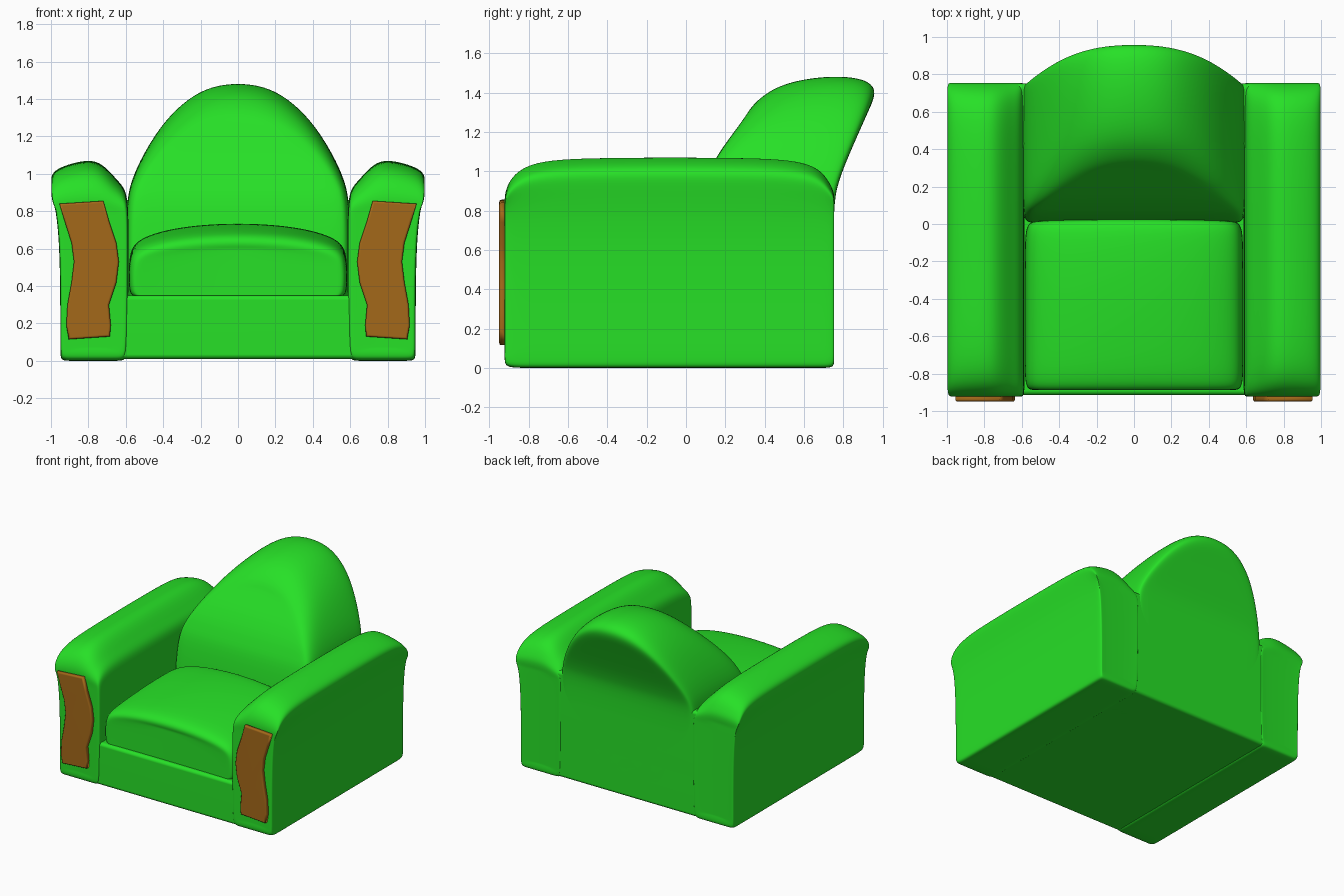
import bpy, bmesh

if "Cube" in bpy.data.objects:
    bpy.data.objects.remove(bpy.data.objects["Cube"])

def material(name, color):
    m = bpy.data.materials.new(name)
    m.diffuse_color = (*color, 1)
    m.use_nodes = True
    m.node_tree.nodes["Principled BSDF"].inputs["Base Color"].default_value = m.diffuse_color
    return m

GREEN = material("green_fabric", (0.02, 0.75, 0.02))
WOOD = material("brown_wood", (0.37, 0.14, 0.01))

def finish(name, bm, mat):
    bmesh.ops.recalc_face_normals(bm, faces=bm.faces)
    me = bpy.data.meshes.new(name)
    bm.to_mesh(me)
    bm.free()
    me.materials.append(mat)
    ob = bpy.data.objects.new(name, me)
    bpy.context.collection.objects.link(ob)
    for p in me.polygons:
        p.use_smooth = True
    return ob

def mirror(ob):
    ob.modifiers.new("mirror", "MIRROR").use_mirror_merge = False

def table(points, z):
    # linear interpolation through (z, y) pairs
    if z <= points[0][0]:
        return points[0][1]
    for (a, ya), (b, yb) in zip(points, points[1:]):
        if z <= b:
            return ya + (yb - ya) * (z - a) / (b - a)
    return points[-1][1]

def loft(name, profile, sections, z0, pivot, y_at=lambda t, z: t):
    # sections: (position, height factor above z0, inset scale about pivot)
    bm = bmesh.new()
    rings = []
    for t, k, s in sections:
        ring = []
        for x, z in profile:
            z = z0 + (z - z0) * k if z > z0 else z
            x = pivot[0] + (x - pivot[0]) * s
            if pivot[1] is not None:
                z = pivot[1] + (z - pivot[1]) * s
            ring.append(bm.verts.new((x, y_at(t, z), z)))
        rings.append(ring)
    n = len(profile)
    for a, b in zip(rings, rings[1:]):
        for i in range(n):
            j = (i + 1) % n
            bm.faces.new((a[i], a[j], b[j], b[i]))
    for r in (rings[0], rings[-1]):
        for i in range(n // 2 - 1):
            bm.faces.new((r[i], r[i + 1], r[n - 2 - i], r[n - 1 - i]))
    ob = finish(name, bm, GREEN)
    sub = ob.modifiers.new("smooth", "SUBSURF")
    sub.levels = sub.render_levels = 3
    return ob

def symmetric(half):
    return half + [(-x, z) for x, z in reversed(half)]

def box(name, lo, hi, bevel):
    bm = bmesh.new()
    bmesh.ops.create_cube(bm, size=1)
    for v in bm.verts:
        v.co = [(l + h) / 2 + c * (h - l) for l, h, c in zip(lo, hi, v.co)]
    bmesh.ops.bevel(bm, geom=bm.edges[:], offset=bevel, segments=4,
                    profile=0.5, affect='EDGES')
    ob = finish(name, bm, GREEN)
    ob.modifiers.new("normals", "WEIGHTED_NORMAL")

# arms
arm = [(0.9, 0), (0.95, 0), (0.95, 0.06), (0.95, 0.55), (0.97, 0.8), (1.0, 0.95),
       (1.0, 1.02), (0.85, 1.07),
       (0.74, 1.075), (0.65, 0.97), (0.60, 0.92), (0.585, 0.82), (0.585, 0.5),
       (0.59, 0.06), (0.6, 0), (0.65, 0)]
mirror(loft("arms", arm,
            [(-0.92, .3, .85), (-0.925, .35, .97), (-0.89, .65, 1), (-0.78, .93, 1),
             (-0.5, 1, 1), (0.25, 1, 1), (0.55, .96, 1), (0.68, .8, 1), (0.735, .5, 1),
             (0.757, .35, .97), (0.75, .3, .85)], 0.8, (0.78, 0.5)))

# base under the seat and lower rear panel
box("base", (-0.72, -0.915, 0.01), (0.72, 0.75, 0.35), 0.025)
box("rear_panel", (-0.75, 0.4, 0.01), (0.75, 0.75, 0.86), 0.025)

# leaning arched backrest
front = [(0.6, 0.0), (0.85, 0.05), (1.06, 0.14), (1.3, 0.32), (1.485, 0.4)]
rear = [(0.85, 0.75), (0.98, 0.785), (1.2, 0.88), (1.4, 0.97), (1.485, 0.99)]
arch = symmetric([(0.6, 0.1), (0.6, 0.5), (0.6, 0.85), (0.565, 0.98), (0.51, 1.1),
                  (0.42, 1.25), (0.3, 1.385), (0.13, 1.49)])
loft("backrest", arch,
     [(0, .7, .85), (0, .78, .97), (.1, .9, 1), (.3, .97, 1), (.6, 1, 1), (.85, .98, 1),
      (.97, .92, 1), (1, .84, .97), (1, .74, .85)], 0.8, (0, None),
     lambda t, z: table(front, z) * (1 - t) + table(rear, z) * t)

# seat cushion
cushion = symmetric([(0.5, 0.34), (0.57, 0.34), (0.585, 0.39), (0.585, 0.56),
                     (0.55, 0.65), (0.36, 0.71), (0.12, 0.735)])
loft("seat_cushion", cushion,
     [(-0.88, .65, .85), (-0.893, .74, .95), (-0.86, .86, 1), (-0.7, .93, 1),
      (-0.35, 1, 1), (-0.08, 1, 1), (0.01, .95, .98), (0.025, .85, .85)], 0.35, (0, None))

# wooden front panels
outline = [(0.72, 0.855), (0.955, 0.84), (0.925, 0.74), (0.89, 0.63), (0.877, 0.53),
           (0.89, 0.42), (0.912, 0.3), (0.918, 0.19), (0.905, 0.115), (0.685, 0.13),
           (0.68, 0.19), (0.69, 0.3), (0.65, 0.42), (0.637, 0.53), (0.65, 0.63), (0.69, 0.75)]
bm = bmesh.new()
face = bm.faces.new([bm.verts.new((x, -0.95, z)) for x, z in outline])
rim = face.edges[:]
ext = bmesh.ops.extrude_face_region(bm, geom=[face], use_keep_orig=True)
bmesh.ops.translate(bm, vec=(0, 0.06, 0),
                    verts=[g for g in ext["geom"] if isinstance(g, bmesh.types.BMVert)])
bmesh.ops.bevel(bm, geom=rim, offset=0.012, segments=3, profile=0.5, affect='EDGES')
panels = finish("front_panels", bm, WOOD)
mirror(panels)
panels.modifiers.new("normals", "WEIGHTED_NORMAL")
